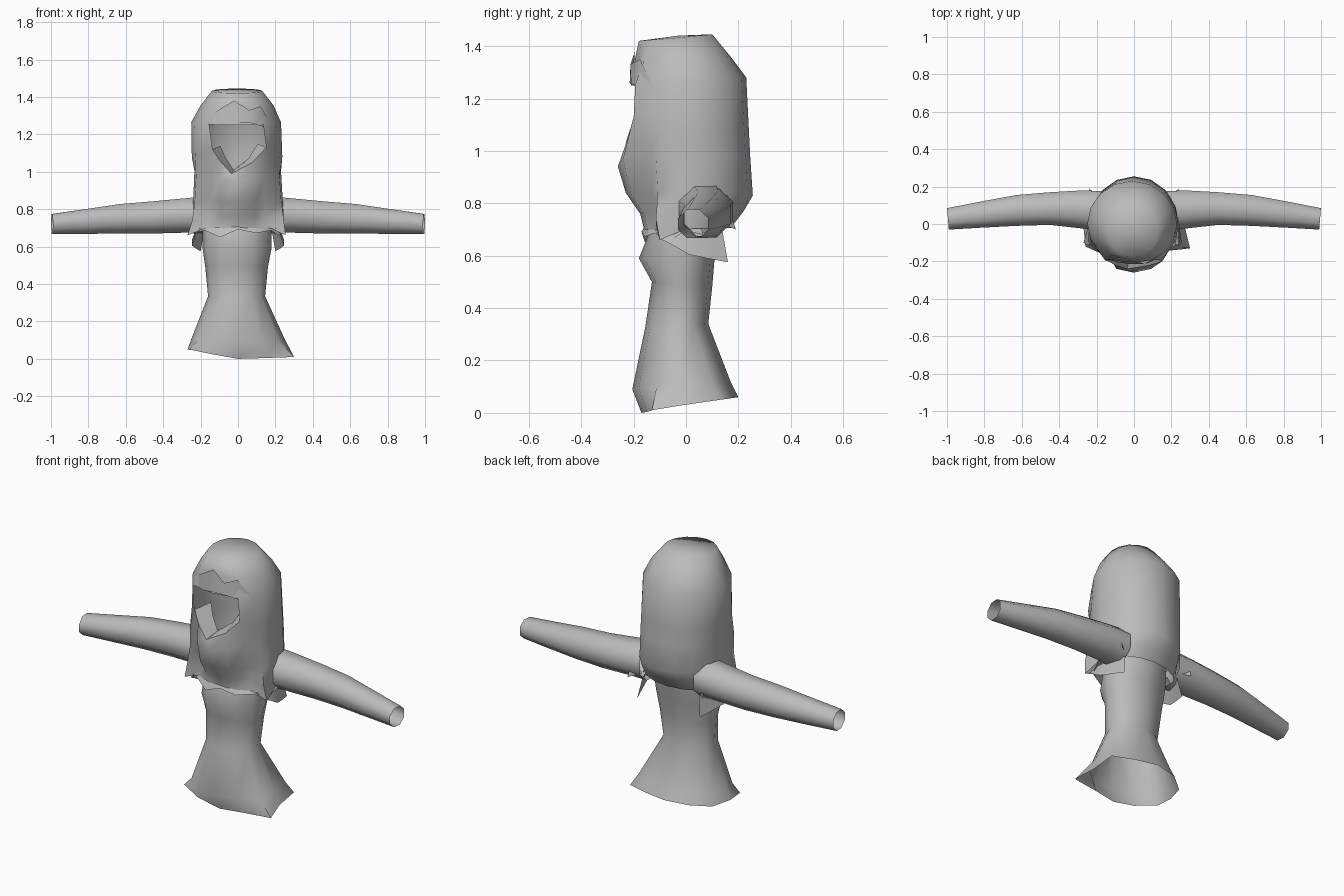
import bpy, math
from mathutils import Vector

if "Cube" in bpy.data.objects:
    bpy.data.objects.remove(bpy.data.objects["Cube"])

cloth = bpy.data.materials.new("grey cloth")
cloth.diffuse_color = (0.5, 0.5, 0.5, 1)
cloth.use_nodes = True
cloth.node_tree.nodes["Principled BSDF"].inputs["Base Color"].default_value = cloth.diffuse_color


def finish(name, verts, faces, angle=50):
    me = bpy.data.meshes.new(name)
    me.from_pydata([tuple(v) for v in verts], [], faces)
    me.materials.append(cloth)
    ob = bpy.data.objects.new(name, me)
    bpy.context.collection.objects.link(ob)
    bpy.ops.object.select_all(action='DESELECT')
    ob.select_set(True)
    bpy.context.view_layer.objects.active = ob
    bpy.ops.object.shade_smooth_by_angle(angle=math.radians(angle))
    return ob


def loft(name, rings, skip=lambda row, col: False, cap=None, angle=50):
    """Skin closed rings of equal length; skip() leaves openings, cap is a top point."""
    n = len(rings[0])
    verts = [v for r in rings for v in r]
    faces = []
    for j in range(len(rings) - 1):
        for i in range(n):
            if not skip(j, i):
                k = (i + 1) % n
                faces.append((j*n + i, j*n + k, (j+1)*n + k, (j+1)*n + i))
    if cap:
        b = (len(rings) - 1)*n
        verts.append(Vector(cap))
        faces += [(b + i, b + (i + 1) % n, b + n) for i in range(n)]
    return finish(name, verts, faces, angle)


def strip(name, a, b, angle=50):
    """Ribbon of quads between two point rows."""
    n = len(a)
    return finish(name, a + b, [(i, i+1, n+i+1, n+i) for i in range(n - 1)], angle)


def body_ring(n, x0, x1, y0, y1, ymid, zf, zb):
    """Ring starting at the front; each half has its own radius."""
    out = []
    for i in range(n):
        a = 2*math.pi*i/n
        s, c = math.sin(a), -math.cos(a)
        x = (x0 + x1)/2 + (x1 - x0)/2*s
        y = ymid + (c*(ymid - y0) if c < 0 else c*(y1 - ymid))
        out.append(Vector((x, y, zf + (zb - zf)*(c + 1)/2)))
    return out


# Dress: flared open hem, narrow waist
dress = [body_ring(12, *r) for r in (
    (-.27, .27, -.17, .20, -.01, .00, .06),
    (-.25, .25, -.205, .17, -.02, .09, .12),
    (-.16, .145, -.155, .085, -.03, .33, .34),
    (-.175, .16, -.13, .10, -.02, .50, .48),
    (-.19, .18, -.18, .11, -.01, .59, .60),
    (-.19, .18, -.14, .14, 0, .69, .70),
    (-.18, .18, -.12, .15, 0, .78, .78))]
for i, p in ((2, (.30, -.13, .01)), (4, (.265, .13, .05)), (9, (-.27, -.02, .05)),
             (10, (-.26, -.12, .05)), (11, (-.14, -.165, .025))):
    dress[0][i] = Vector(p)
dress[1][4] += Vector((.015, .025, 0))
loft("dress", dress, angle=65)

# Hood: tall shell with a V-bottomed face opening
N = 16
hood = [body_ring(N, *r) for r in (
    (-.24, .24, -.16, .17, 0, .70, .705),
    (-.24, .24, -.175, .22, 0, .76, .77),
    (-.24, .24, -.23, .255, 0, .84, .83),
    (-.243, .24, -.26, .245, 0, .97, .98),
    (-.247, .237, -.24, .24, 0, 1.08, 1.08),
    (-.25, .23, -.21, .23, 0, 1.25, 1.28),
    (-.20, .19, -.195, .17, 0, 1.35, 1.36),
    (-.14, .13, -.18, .10, -.03, 1.42, 1.445))]
for i, dx, dy, dz in ((0, -.03, 0, -.09), (1, -.01, 0, -.03), (15, 0, 0, -.02),
                      (2, -.015, -.03, .05), (14, .04, -.03, .04)):
    hood[4][i] += Vector((dx, dy, dz))
for i, s in ((2, -1), (14, 1)):    # flat frame at the top of the opening
    hood[5][i] += Vector((.025*s, -.045, 0))
    hood[6][i] += Vector((.01*s, -.02, 0))
hood[3][0].z -= .03
for i, s in ((2, 1), (14, -1)):    # hollows between scarf and lapels
    for row in (1, 2, 3):
        hood[row][i].x *= .86
        hood[row][i].y += .035
for i, s in ((3, 1), (13, -1)):    # lapels flaring at the shoulders
    hood[0][i] = Vector((.255*s, -.10, .66))
    hood[1][i] = Vector((.245*s, -.115, .74))
    hood[2][i] += Vector((.01*s, -.02, 0))
    hood[3][i].y -= .015
hood[0][13].x -= .015
for i, s in ((4, -1), (12, 1)):    # side creases
    hood[3][i] += Vector((.01*s, 0, .03))
loft("hood", hood, skip=lambda j, i: j == 4 and i in (0, 1, 14, 15),
     cap=(0, -.03, 1.44), angle=75)

# Scarf lip turned into the hood
lip = [tuple(hood[4][i]) for i in (14, 15, 0, 1, 2)]
strip("scarf_lip", lip, [(x*.7, y + .09, z + .02) for x, y, z in lip])

# Folded brow over the face opening
low = [(-.13, -.185, 1.25), (-.08, -.205, 1.25), (-.02, -.215, 1.26),
       (.07, -.21, 1.26), (.14, -.18, 1.24), (.17, -.15, 1.14)]
high = [(-.15, -.16, 1.30), (-.09, -.205, 1.34), (-.02, -.195, 1.38),
        (.06, -.212, 1.33), (.12, -.175, 1.35), (.18, -.13, 1.25)]
strip("brow_fold", low, high)

# Ragged collar around the shoulders
collar = [body_ring(N, -.20, .20, -.145, .14, 0, .73, .74),
          body_ring(N, -.25, .25, -.17, .17, 0, .68, .69)]
for i, v in enumerate(collar[1]):
    v.z += (.012, -.008, .005, -.03)[i % 4]
loft("collar", collar, skip=lambda j, i: i in (5, 6, 7, 8, 9, 10))

# Sleeves: tapered open tubes
for side, name in ((1, "right"), (-1, "left")):
    rings = []
    for x, y0, y1, z0, z1 in ((.17, -.035, .175, .67, .87), (.27, -.025, .18, .675, .86),
                              (.45, -.005, .17, .67, .843), (.63, -.01, .155, .67, .828),
                              (.82, -.02, .12, .668, .80), (.995, -.03, .085, .667, .775)):
        rings.append([Vector((side*x, (y0+y1)/2 + (y1-y0)*.54*math.cos(a),
                              (z0+z1)/2 + (z1-z0)*.54*math.sin(a)))
                      for a in (2*math.pi*i/8 + math.pi/8 for i in range(8))])
    for v in rings[-1]:            # slanted cuff
        v.x += side*(v.y - .03)*.08
    loft(name + "_sleeve", rings)
    # Torn skirt under the armpit, with a scrap behind it
    top = [(.20, -.12, .70), (.215, -.05, .70), (.215, .03, .69), (.20, .09, .69), (.18, .14, .69)]
    hem = [(.235, -.10, .665), (.245, -.05, .64), (.245, .01, .605), (.225, .08, .59), (.20, .16, .575)]
    strip(name + "_armpit_flap", [(side*x, y, z) for x, y, z in top],
          [(side*x, y, z) for x, y, z in hem], 40)
    finish(name + "_shoulder_scrap", [(side*.18, .14, .72), (side*.24, .19, .70),
                                      (side*.23, .16, .80)], [(0, 1, 2)])
